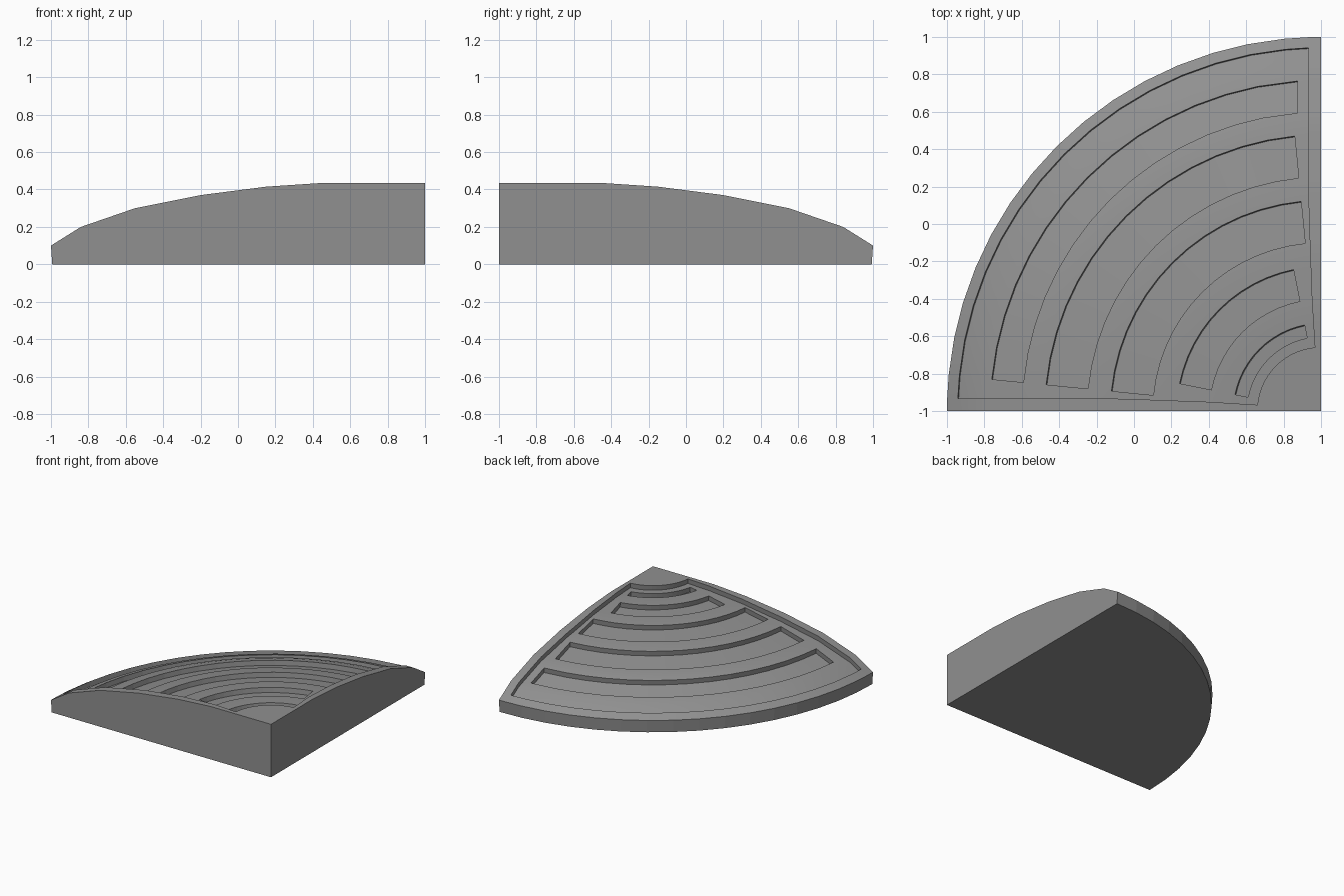
import bpy, bmesh, math
from mathutils import Vector

if "Cube" in bpy.data.objects:
    bpy.data.objects.remove(bpy.data.objects["Cube"])

# Dome profile (radius from the corner, height) and recessed slots (inner r, outer r, steps in from each side)
PROFILE = [(0, .435), (.55, .435), (.85, .415), (1.2, .37), (1.55, .30), (1.84, .20), (2, .10)]
SLOTS = [(.402, .473, 2), (.602, .775, 2), (.905, 1.13, 1), (1.256, 1.481, 1), (1.603, 1.773, 1)]
PANEL = (.342, 1.943)
STEPS = 16
SINK = Vector((.1, -.1, -1)) * .04      # one level of recess

radii = sorted({r for r, z in PROFILE} | set(PANEL) | {r for s in SLOTS for r in s[:2]})
# angular columns: side, panel margin, whole steps, panel margin, side
COLS = [0, 'lo'] + list(range(1, STEPS)) + ['hi', STEPS]


def interp(table, x):
    for (a, za), (b, zb) in zip(table, table[1:]):
        if x <= b:
            return za + (zb - za) * (x - a) / (b - a)
    return table[-1][1]


def angle(r, c):
    full = math.pi / 2
    if c in ('lo', 'hi'):
        margin = interp([(0, 0), (.342, .033), (.6, .049), (1.1, .067), (2, .067)], r)
        a = math.asin(margin / r) if r > 0 else .05
        return a if c == 'lo' else full - a
    if c == STEPS - 1 and 1.6 < r < 1.78:   # outer slot runs slightly longer on one side
        return full - math.asin(.13 / r)
    return full * c / STEPS


def point(i, j):
    r = radii[i]
    a = angle(r, COLS[j])
    return Vector((1 - r * math.cos(a), -1 + r * math.sin(a), interp(PROFILE, r)))


def level(i, j):
    """Recess level of a surface cell: 0 border, 1 panel, 2 slot."""
    n = len(COLS) - 1
    if not (0 <= i < len(radii) - 1 and 0 < j < n - 1):
        return 0
    r = (radii[i] + radii[i + 1]) / 2
    if not PANEL[0] < r < PANEL[1]:
        return 0
    for a, b, s in SLOTS:
        if a < r < b and s < j < n - 1 - s:
            return 2
    return 1


bm = bmesh.new()
cache = {}


def vert(i, j, lev):
    if (i, j, lev) not in cache:
        cache[i, j, lev] = bm.verts.new(point(i, j) + SINK * lev)
    return cache[i, j, lev]


NR, NC = len(radii) - 1, len(COLS) - 1

# Stepped top surface
for i in range(NR):
    for j in range(NC):
        k = level(i, j)
        top = bm.faces.new([vert(i, j, k), vert(i, j + 1, k), vert(i + 1, j + 1, k), vert(i + 1, j, k)])
        top.smooth = True
        # Recess walls towards the next ring and the next column
        for other, p, q in ((level(i + 1, j), (i + 1, j), (i + 1, j + 1)),
                            (level(i, j + 1), (i, j + 1), (i + 1, j + 1))):
            if other != k:
                bm.faces.new([vert(*p, k), vert(*q, k), vert(*q, other), vert(*p, other)])

# Faceted rim, bottom and the two flat sides
corner = bm.verts.new((1, -1, 0))
base = []
for j in range(NC + 1):
    a = angle(2, COLS[j])
    if COLS[j] in ('lo', 'hi'):          # keep margin columns on the straight facet
        continue
    base.append(bm.verts.new((1 - 1.993 * math.cos(a), -1 + 1.993 * math.sin(a), 0)))
whole = [j for j in range(NC + 1) if COLS[j] not in ('lo', 'hi')]
for n, (a, b) in enumerate(zip(whole, whole[1:])):
    bm.faces.new([vert(NR, j, 0) for j in range(a, b + 1)] + [base[n + 1], base[n]])
bm.faces.new([corner] + base)
for j, end in ((0, base[0]), (NC, base[-1])):
    bm.faces.new([corner] + [vert(i, j, 0) for i in range(NR + 1)] + [end])

bmesh.ops.remove_doubles(bm, verts=bm.verts, dist=1e-5)
bmesh.ops.recalc_face_normals(bm, faces=bm.faces)
mesh = bpy.data.meshes.new("quarter_dome")
bm.to_mesh(mesh)
bm.free()

# Dark grey finish
grey = bpy.data.materials.new("dark_grey")
grey.diffuse_color = (.28, .28, .28, 1)
grey.use_nodes = True
grey.node_tree.nodes["Principled BSDF"].inputs["Base Color"].default_value = grey.diffuse_color
mesh.materials.append(grey)
dome = bpy.data.objects.new("quarter_dome", mesh)
bpy.context.collection.objects.link(dome)
